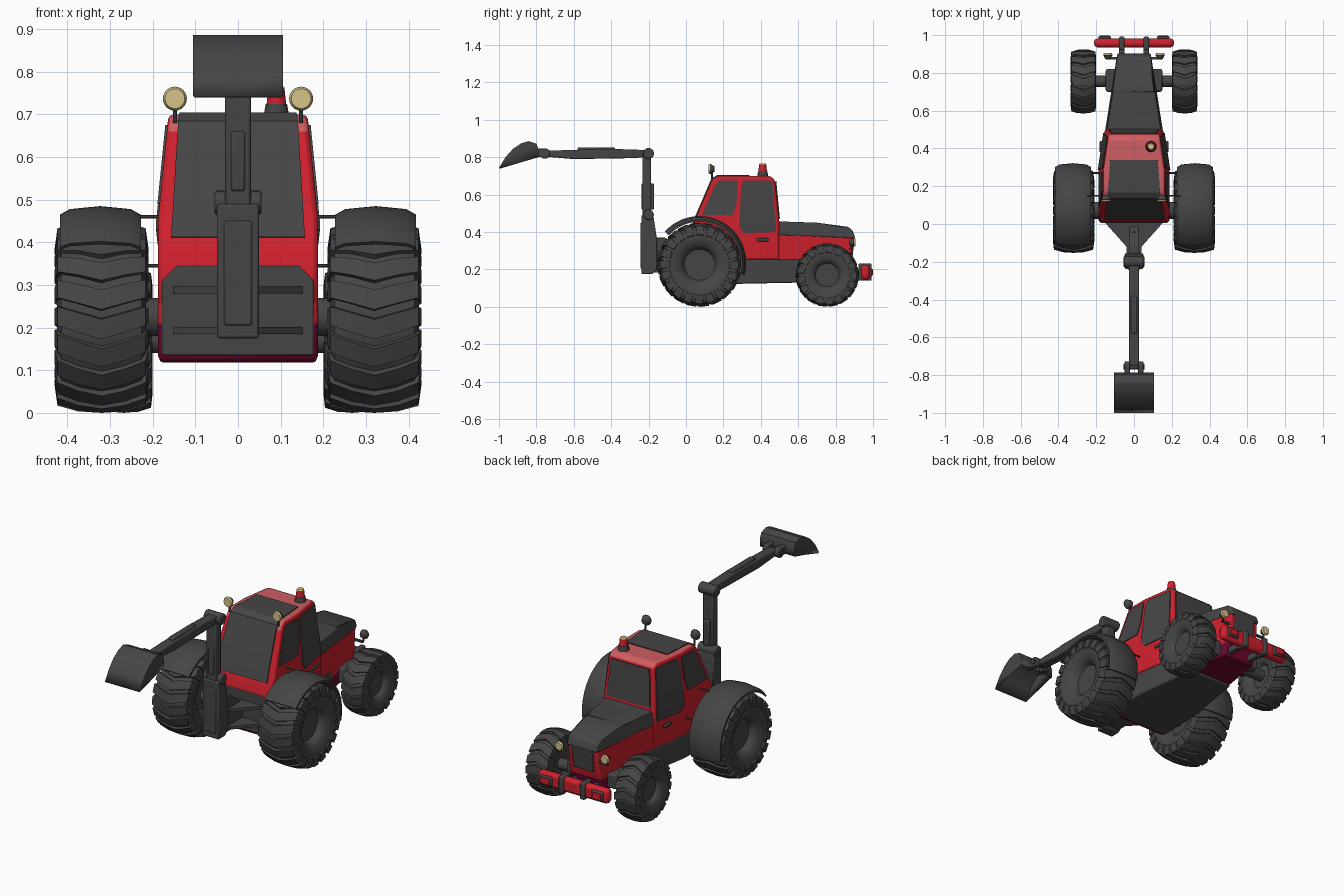
import bpy, bmesh, math
from mathutils import Matrix

if "Cube" in bpy.data.objects:
    bpy.data.objects.remove(bpy.data.objects["Cube"])

def material(name, rgb):
    m = bpy.data.materials.new(name)
    m.diffuse_color = (*rgb, 1)
    m.use_nodes = True
    m.node_tree.nodes["Principled BSDF"].inputs["Base Color"].default_value = m.diffuse_color
    return m

RED = material("red paint", (0.62, 0.015, 0.026))
PALE = material("pale red roof", (0.62, 0.11, 0.12))
PLUM = material("plum underside", (0.16, 0.002, 0.03))
DARK = material("dark grey", (0.06, 0.06, 0.06))
CREAM = material("cream lens", (0.66, 0.55, 0.25))
SIDES = (("right", 1), ("left", -1))

def finish(name, bm, mat, bevel=0):
    bmesh.ops.recalc_face_normals(bm, faces=bm.faces)
    me = bpy.data.meshes.new(name)
    bm.to_mesh(me)
    bm.free()
    me.materials.append(mat)
    ob = bpy.data.objects.new(name, me)
    bpy.context.collection.objects.link(ob)
    if bevel:
        b = ob.modifiers.new("bevel", 'BEVEL')
        b.width, b.segments = bevel, 2
        b.limit_method = 'ANGLE'
    return ob

def prism(name, pts, w, mat, bevel=0, side=0, open_edge=None, zcuts=(.45,)):
    """Side profile (y, z) spread across x to half-width w(y, z); side=+-1 gives a thin plate."""
    bm = bmesh.new()
    a = [bm.verts.new((-1, y, z)) for y, z in pts]
    b = [bm.verts.new((1, y, z)) for y, z in pts]
    bm.faces.new(a)
    bm.faces.new(b)
    n = len(pts)
    for i in range(n):
        if i != open_edge:
            bm.faces.new((a[i], a[(i + 1) % n], b[(i + 1) % n], b[i]))
    if callable(w):
        for co, no in [((0, .28, 0), (0, 1, 0))] + [((0, 0, z), (0, 0, 1)) for z in zcuts]:
            bmesh.ops.bisect_plane(bm, geom=bm.verts[:] + bm.edges[:] + bm.faces[:],
                                   plane_co=co, plane_no=no)
    for v in bm.verts:
        h = w(v.co.y, v.co.z) if callable(w) else w
        v.co.x = side * (h + (.005 if v.co.x > 0 else -.002)) if side else v.co.x * h
    return finish(name, bm, mat, bevel)

def paint(ob, mat, rule):
    """Give faces that satisfy rule(centre, normal) a second colour."""
    ob.data.materials.append(mat)
    for p in ob.data.polygons:
        if rule(p.center, p.normal):
            p.material_index = 1

def box(name, lo, hi, mat, bevel=0):
    bm = bmesh.new()
    bmesh.ops.create_cube(bm, size=1)
    for v in bm.verts:
        v.co = [(lo[i] + hi[i]) / 2 + v.co[i] * (hi[i] - lo[i]) for i in range(3)]
    return finish(name, bm, mat, bevel)

def cyl(name, c, r, depth, axis, mat, r2=None, bevel=0, seg=24):
    bm = bmesh.new()
    rot = {'x': Matrix.Rotation(math.pi / 2, 4, 'Y'),
           'y': Matrix.Rotation(-math.pi / 2, 4, 'X'), 'z': Matrix()}[axis]
    bmesh.ops.create_cone(bm, cap_ends=True, segments=seg, radius1=r,
                          radius2=r if r2 is None else r2, depth=depth,
                          matrix=Matrix.Translation(c) @ rot)
    return finish(name, bm, mat, bevel)

def sweep(name, c, section, a0, a1, steps, mat):
    """Sweep a closed (x, radius) section round the x axis through c."""
    bm = bmesh.new()
    full = a1 - a0 > 6.28
    rings = []
    for k in range(steps if full else steps + 1):
        t = a0 + (a1 - a0) * k / steps
        rings.append([bm.verts.new((c[0] + x, c[1] + r * math.cos(t), c[2] + r * math.sin(t)))
                      for x, r in section])
    m = len(section)
    for k in range(steps):
        p, q = rings[k], rings[(k + 1) % len(rings)]
        for i in range(m):
            bm.faces.new((p[i], p[(i + 1) % m], q[(i + 1) % m], q[i]))
    if not full:
        bm.faces.new(rings[0])
        bm.faces.new(rings[-1])
    return finish(name, bm, mat)

def wheel(name, c, r, hw, lugs):
    half = [(.45, .12), (.45, .36), (.72, .42), (.8, .47), (.95, .62), (.95, .78), (.85, .9), (.45, .945)]
    sec = [(x * hw, q * r) for x, q in half] + [(-x * hw, q * r) for x, q in reversed(half)]
    sweep(name + "_tyre", c, sec, 0, 2 * math.pi, 48, DARK)
    cyl(name + "_hub", c, r * .37, hw * .95, 'x', DARK)
    # chevron tread blocks
    bm = bmesh.new()
    ha = 2.5 / lugs
    cross = [(-1, .72, -.02), (-.94, .93, -.01), (-.5, .985, .06), (0, 1, .13),
             (.5, .985, .06), (.94, .93, -.01), (1, .72, -.02)]
    for k in range(lugs):
        rows = []
        for x, q, off in cross:
            row = []
            for da, dr, sx in ((-ha, .1, .85), (.02 - ha, 0, 1), (ha - .02, 0, 1), (ha, .1, .85)):
                t, rr = 2 * math.pi * k / lugs + off + da, r * (q - dr)
                row.append(bm.verts.new((c[0] + x * hw * sx, c[1] + rr * math.cos(t),
                                         c[2] + rr * math.sin(t))))
            rows.append(row)
        for p, q in zip(rows, rows[1:]):
            for i in range(4):
                bm.faces.new((p[i], p[(i + 1) % 4], q[(i + 1) % 4], q[i]))
        bm.faces.new(rows[0])
        bm.faces.new(rows[-1])
    finish(name + "_tread", bm, DARK)

def arch(name, c, hw, r, a0, a1, t=.01, crown=.02):
    xs = [(-1, crown), (-.75, crown * .35), (0, 0), (.75, crown * .35), (1, crown)]
    sec = [(x * hw, r - d) for x, d in xs] + [(x * hw, r - d - t) for x, d in reversed(xs)]
    sweep(name, c, sec, math.radians(a0), math.radians(a1), 28, DARK)

# cab and body
def cab_w(y, z):
    return .188 - .15 * max(0, y - .28) - .1 * max(0, z - .45)

def hood_w(y, z):
    return .153 - .16 * (y - .5) - .25 * max(0, z - .41)

cab = prism("cab", [(.01, .25), (.01, .36), (.03, .41), (.05, .47), (.14, .68), (.17, .70), (.45, .70),
                    (.475, .68), (.50, .44), (.50, .25)], cab_w, RED, .012, zcuts=(.45, .66))
paint(cab, PALE, lambda c, n: c.z > .66 and n.z > .2)
rear = prism("rear_body", [(.01, .12), (.01, .37), (.06, .37), (.06, .12)], lambda y, z: .188, RED, .015,
             zcuts=(.21,))
paint(rear, PLUM, lambda c, n: c.z < .21)
prism("rear_panel", [(.004, .135), (.004, .345), (.02, .345), (.02, .135)],
      lambda y, z: .178 - max(0, z - .31), DARK, .004, zcuts=(.31,))
prism("chassis", [(.03, .118), (.03, .255), (.62, .255), (.62, .13)],
      lambda y, z: cab_w(y, z) - .004, DARK, .008)
nose = prism("nose", [(.49, .25), (.60, .25), (.61, .14), (.85, .14), (.88, .25), (.893, .387), (.49, .387)],
             lambda y, z: hood_w(y, z) - .002, RED, .006, zcuts=(.21,))
paint(nose, PLUM, lambda c, n: c.z < .21)
prism("hood", [(.49, .383), (.49, .457), (.70, .45), (.865, .428), (.89, .41), (.905, .37), (.89, .365)],
      hood_w, DARK, .008)
prism("grille", [(.874, .25), (.889, .25), (.902, .375), (.885, .375)], .062, DARK, .004)
prism("rear_window", [(.024, .413), (.044, .472), (.135, .685), (.168, .705), (.34, .705), (.34, .695),
                      (.175, .695), (.146, .68), (.056, .47), (.036, .41)],
      lambda y, z: .157 - .06 * (z - .41) - .07 * max(0, y - .14), DARK)
prism("windscreen", [(.497, .47), (.502, .472), (.483, .672), (.474, .67)],
      lambda y, z: cab_w(y, z) - .02, DARK)
for n, s in SIDES:
    prism(n + "_quarter_window", [(.085, .49), (.25, .49), (.27, .55), (.278, .675), (.175, .675), (.155, .65)],
          cab_w, DARK, side=s)
    prism(n + "_door_window", [(.285, .43), (.31, .395), (.482, .40), (.462, .675), (.31, .675), (.295, .65)],
          cab_w, DARK, side=s)
    x = s * .17
    box(n + "_door_handle", (min(x, x + s * .012), .38, .35), (max(x, x + s * .012), .44, .367), DARK, .004)

# wheels, fenders and axles
for n, s in SIDES:
    wheel(n + "_rear_wheel", (s * .32, .072, .225), .225, .11, 20)
    wheel(n + "_front_wheel", (s * .268, .755, .17), .17, .068, 17)
    arch(n + "_rear_fender", (s * .323, .072, .235), .095, .25, -15, 138)
    for i, (y, z) in enumerate(((.15, .46), (.27, .345))):
        cyl(f"{n}_fender_bracket_{i}", (s * .21, y, z), .004, .09, 'x', DARK, seg=8)
cyl("rear_axle", (0, .072, .225), .045, .5, 'x', DARK)
cyl("front_axle", (0, .755, .17), .03, .46, 'x', DARK)
box("front_axle_housing", (-.15, .70, .15), (.15, .82, .23), DARK, .01)

# lamps: work lamps face forward (-y), head lamps face +y
def lamp(name, c, r, d, base):
    front, back = (r, r * .5) if d < 0 else (r * .5, r)
    cyl(name + "_shell", c, front, .026, 'y', DARK, r2=back, bevel=.003)
    cyl(name + "_lens", (c[0], c[1] + d * .015, c[2]), r * (.8 if d < 0 else .97), .01, 'y', CREAM,
        r2=r * (.97 if d < 0 else .8))
    cyl(name + "_stalk", (c[0], c[1], (c[2] + base) / 2), .005, c[2] - base, 'z', DARK, seg=8)

for n, s in SIDES:
    lamp(n + "_work_lamp", (s * .148, .14, .737), .029, -1, .68)
    lamp(n + "_head_lamp", (s * .138, .885, .345), .026, 1, .31)
    x0, x1 = sorted((s * .085, s * .142))
    box(n + "_head_lamp_arm", (x0, .872, .305), (x1, .884, .316), DARK)

# roof beacon
cyl("beacon_base", (.09, .41, .71), .03, .03, 'z', DARK, r2=.025)
cyl("beacon_light", (.09, .41, .742), .023, .04, 'z', RED, r2=.019)
cyl("beacon_cap", (.09, .41, .7645), .019, .005, 'z', CREAM, r2=.015)

# bumper
box("bumper", (-.212, .935, .145), (.212, .982, .225), RED, .018)
for n, s in SIDES:
    x0, x1 = s * .065 - .014, s * .065 + .014
    box(n + "_bumper_beam", (x0, .82, .15), (x1, .94, .185), DARK, .005)
    box(n + "_bumper_clamp", (x0, .922, .14), (x1, .992, .232), DARK, .006)
    box(n + "_bumper_pad", (s * .155 - .034, .975, .16), (s * .155 + .034, .994, .21), DARK, .006)
    box(n + "_bumper_plate", (s * .155 - .026, .99, .168), (s * .155 + .026, .999, .202), RED, .003)

# digger mount
for i, z in enumerate((.185, .28)):
    bm = bmesh.new()
    f = bm.faces.new([bm.verts.new((x, y, z)) for x, y in
                      ((-.165, .02), (.165, .02), (.04, -.12), (.04, -.18), (-.04, -.18), (-.04, -.12))])
    ext = bmesh.ops.extrude_face_region(bm, geom=[f])
    for v in ext["geom"]:
        if isinstance(v, bmesh.types.BMVert):
            v.co.z += .016
    finish(f"mount_plate_{i}", bm, DARK)
prism("mount_web", [(.02, .2), (.02, .27), (-.11, .37), (-.17, .37), (-.17, .2)], .025, DARK, .004)
cyl("mount_pin", (0, -.06, .29), .02, .06, 'z', DARK)

# digger column
prism("lower_column", [(-.238, .175), (-.238, .49), (-.175, .49), (-.155, .36), (-.155, .2), (-.18, .175)],
      .049, DARK, .006)
box("lower_column_panel", (-.033, -.243, .205), (.033, -.23, .45), DARK, .005)
cyl("column_joint", (0, -.2, .493), .028, .11, 'x', DARK, bevel=.005)
box("upper_column", (-.03, -.233, .48), (.03, -.187, .82), DARK, .006)
box("upper_column_slot", (-.017, -.238, .52), (.017, -.171, .66), DARK, .006)

# boom
cyl("boom_joint", (0, -.2, .82), .029, .1, 'x', DARK, bevel=.005)
prism("boom", [(-.2, .80), (-.2, .838), (-.4, .845), (-.75, .835), (-.75, .803), (-.6, .79), (-.3, .795)],
      .027, DARK, .006)
box("boom_ram", (-.016, -.58, .82), (.016, -.38, .853), DARK, .006)
for n, s in SIDES:
    cyl(n + "_bucket_joint", (s * .035, -.755, .82), .028, .028, 'x', DARK, bevel=.004)
    x0, x1 = s * .035 - .014, s * .035 + .014
    box(n + "_bucket_lug", (x0, -.82, .80), (x1, -.755, .846), DARK, .004)
cyl("bucket_pin", (0, -.755, .82), .014, .11, 'x', DARK)

# bucket: hollow shell, open underneath
bucket = prism("bucket", [(-1.0, .743), (-.965, .80), (-.925, .845), (-.88, .875), (-.84, .886), (-.80, .872),
                          (-.787, .84), (-.79, .80)], .105, DARK, open_edge=7)
sol = bucket.modifiers.new("shell", 'SOLIDIFY')
sol.thickness, sol.offset = .008, -1

# smooth shading with sharp edges kept
for ob in bpy.data.objects:
    ob.select_set(True)
    bpy.context.view_layer.objects.active = ob
bpy.ops.object.shade_smooth_by_angle(angle=math.radians(30))
